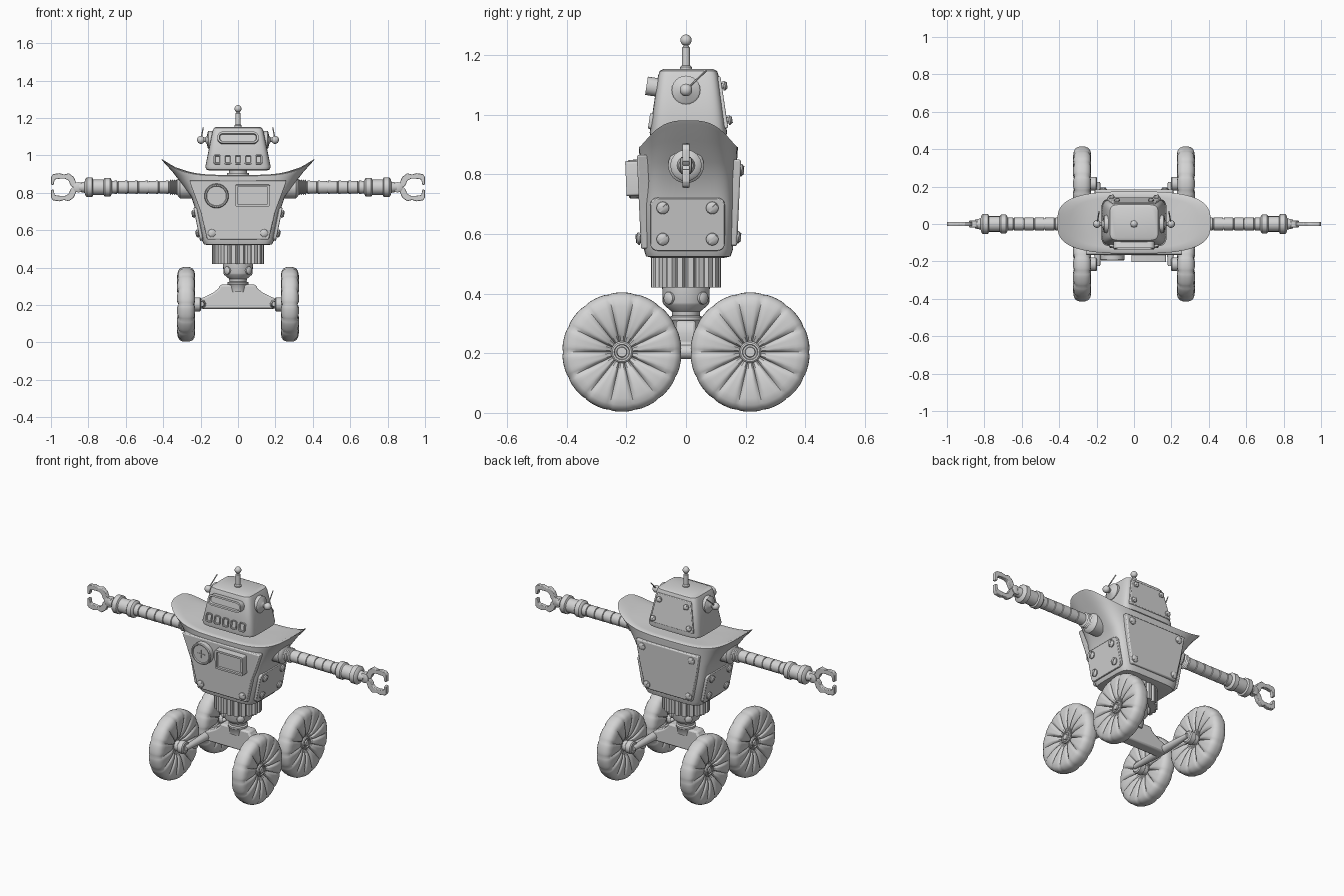
import bpy, bmesh, math
from mathutils import Vector, Matrix

if "Cube" in bpy.data.objects:
    bpy.data.objects.remove(bpy.data.objects["Cube"], do_unlink=True)

GREY = (0.65, 0.65, 0.65, 1)
metal = bpy.data.materials.new("plain_grey")
metal.use_nodes = True
metal.diffuse_color = GREY
metal.node_tree.nodes["Principled BSDF"].inputs["Base Color"].default_value = GREY


def finish(name, bm, matrix=None, bevel=0):
    bmesh.ops.recalc_face_normals(bm, faces=bm.faces)
    if matrix:
        bm.transform(matrix)
    mesh = bpy.data.meshes.new(name)
    bm.to_mesh(mesh)
    bm.free()
    mesh.materials.append(metal)
    for p in mesh.polygons:
        p.use_smooth = True
    mesh.set_sharp_from_angle(angle=math.radians(35))
    ob = bpy.data.objects.new(name, mesh)
    bpy.context.scene.collection.objects.link(ob)
    if bevel:
        mod = ob.modifiers.new("bevel", "BEVEL")
        mod.width, mod.segments = bevel, 2
    return ob


def frame(loc, n):
    """Local z along n, local y as close to world up as possible."""
    n = Vector(n).normalized()
    up = Vector((0, 1, 0)) if abs(n.z) > 0.99 else Vector((0, 0, 1))
    up = (up - n * up.dot(n)).normalized()
    m = Matrix((up.cross(n), up, n)).transposed().to_4x4()
    return Matrix.Translation(loc) @ m


def loft(name, rings, matrix=None):
    bm = bmesh.new()
    vs = [[bm.verts.new(p) for p in ring] for ring in rings]
    n = len(vs[0])
    for a, b in zip(vs, vs[1:]):
        for i in range(n):
            j = (i + 1) % n
            bm.faces.new((a[i], a[j], b[j], b[i]))
    bm.faces.new(vs[0])
    bm.faces.new(vs[-1])
    return finish(name, bm, matrix)


def lathe(name, profile, matrix, n=24):
    """Profile is a list of (height, radius) along local z."""
    turn = [math.tau * i / n for i in range(n)]
    return loft(name, [[(r * math.cos(t), r * math.sin(t), h) for t in turn]
                       for h, r in profile], matrix)


def ball(name, loc, r):
    bm = bmesh.new()
    bmesh.ops.create_uvsphere(bm, u_segments=20, v_segments=12, radius=r)
    return finish(name, bm, Matrix.Translation(loc))


def plate(name, pts, depth, matrix, base=-0.01, rim=0, recess=0, bevel=0):
    bm = bmesh.new()
    low = [bm.verts.new((x, y, base)) for x, y in pts]
    top = [bm.verts.new((x, y, depth)) for x, y in pts]
    bm.faces.new(low)
    cap = bm.faces.new(top)
    for i in range(len(pts)):
        j = (i + 1) % len(pts)
        bm.faces.new((low[i], low[j], top[j], top[i]))
    bmesh.ops.recalc_face_normals(bm, faces=bm.faces)
    if rim:
        bmesh.ops.inset_region(bm, faces=[cap], thickness=rim)
        bmesh.ops.inset_region(bm, faces=[cap], thickness=0.003, depth=-recess)
    return finish(name, bm, matrix, bevel)


def rounded(w, h, r, steps=5):
    pts = []
    for k, (sx, sy) in enumerate(((1, 1), (-1, 1), (-1, -1), (1, -1))):
        for i in range(steps + 1):
            t = (k + i / steps) * math.pi / 2
            pts.append((sx * (w / 2 - r) + r * math.cos(t), sy * (h / 2 - r) + r * math.sin(t)))
    return pts


def section(a, b, z, p, lift=0, cy=0.008, n=96):
    """Superellipse ring whose ends curl upwards by lift."""
    ring = []
    for i in range(n):
        t = math.tau * (i + 0.5) / n
        c, s = math.cos(t), math.sin(t)
        x = math.copysign(abs(c) ** (2 / p), c)
        y = math.copysign(abs(s) ** (2 / p), s)
        ring.append((a * x, cy + b * y, z + lift * x ** 4))
    return ring


# Sloping body faces: a point on the face and its outward direction
FACES = {"chest": ((0, -0.143, 0.55), (0, -1, -0.045)),
         "back": ((0, 0.159, 0.55), (0, 1, -0.045)),
         "left": ((0.196, 0.005, 0.55), (1, 0, -0.2)),
         "right": ((-0.196, 0.005, 0.55), (-1, 0, -0.2)),
         "face": ((0, -0.121, 0.945), (0, -1, 0.15)),
         "head_back": ((0, 0.137, 0.945), (0, 1, 0.15))}


def on(face, u=0, z=None):
    p, n = FACES[face]
    m = frame(p, n)
    dz = 0 if z is None else z - p[2]
    return m @ Matrix.Translation((u, dz / m[2][1], 0))


def bolt(face, u, z, r=0.021):
    m = on(face, u, z)
    lathe(face + "_bolt", [(-0.01, r * .6), (0.01, r * .6), (0.01, r), (0.016, r),
                           (0.021, r * .7), (0.023, r * .2)], m, 16)
    plate(face + "_bolt_slot", rounded(r * 1.8, r * .3, r * .1, 1), 0.024,
          m @ Matrix.Rotation(math.pi / 4, 4, "Z"))


# Torso with the curled shoulder wings
loft("torso", [section(*s) for s in (
    (.16, .12, .52, 6), (.182, .142, .525, 6), (.195, .15, .55, 6), (.225, .157, .70, 6),
    (.25, .16, .78, 5), (.295, .163, .84, 4), (.35, .165, .872, 3.4, .04),
    (.40, .166, .885, 3, .082), (.41, .166, .891, 3, .09), (.40, .158, .896, 3, .08),
    (.34, .135, .896, 3, .043), (.25, .10, .895, 3, .013), (.12, .06, .893, 3))])
plate("chest_panel", [(-.165, 0), (.165, 0), (.2, .15), (.26, .315), (-.26, .315), (-.2, .15)],
      .008, on("chest"), base=-.03, bevel=.006)
plate("back_panel", [(-.155, .01), (.155, .01), (.185, .15), (.21, .30), (-.21, .30), (-.185, .15)],
      .012, on("back"), base=-.03, bevel=.006)
for s in (-1, 1):
    bolt("chest", s * .14, .585)
    bolt("back", s * .14, .59)
    bolt("back", s * .165, .815)
for side in ("left", "right"):
    plate(side + "_panel", rounded(.25, .18, .025), .008, on(side, 0, .633), bevel=.003)
    for u in (-.083, .083):
        for z in (.585, .69):
            bolt(side, u, z)

# Chest gauge and screen
gauge = on("chest", -.115, .785)
lathe("gauge", [(-.01, .065), (.035, .065), (.04, .061), (.04, .055), (.034, .052)], gauge, 32)
for turn in (0, math.pi / 2):
    plate("gauge_hand", rounded(.05, .004, .001, 1), .037, gauge @ Matrix.Rotation(turn, 4, "Z"))
plate("screen", rounded(.185, .115, .008), .048, on("chest", .078, .787), rim=.012, recess=.012)

# Ribbed waist, hip and neck
ribs = 20
waist = []
for z in (.42, .53):
    ring = []
    for i in range(ribs):
        for f, k in ((0, .9), (.2, 1), (.7, 1), (.9, .9)):
            t = math.tau * (i + f) / ribs
            ring.append((.138 * k * math.cos(t), .118 * k * math.sin(t), z))
    waist.append(ring)
loft("waist", waist)
up = Matrix.Identity(4)
lathe("hip", [(.27, .045), (.305, .05), (.312, .056), (.322, .056), (.326, .046), (.34, .048),
              (.362, .074), (.37, .078), (.425, .08)], up, 32)
for i in range(4):
    t = math.pi * (i + .5) / 2
    d = Vector((math.cos(t), math.sin(t), 0))
    lathe("hip_bolt", [(0, .021), (.012, .021), (.018, .012)], frame(d * .073 + Vector((0, 0, .385)), d), 16)
lathe("neck", [(.88, .06), (.905, .06), (.905, .048), (.93, .048)], up)

# Head with visor, mouth grille and antennae
loft("head", [section(*s) for s in (
    (.155, .112, .92, 7), (.17, .126, .925, 7), (.175, .13, .94, 7),
    (.136, .102, 1.13, 7), (.129, .096, 1.147, 7), (.115, .084, 1.153, 7))])
plate("visor", rounded(.22, .062, .028), .034, on("face", 0, 1.092), rim=.01, recess=.014)
for i in range(-2, 3):
    plate("mouth_slot", rounded(.04, .052, .01, 3), .008, on("face", i * .055, .978), rim=.006, recess=.007)
plate("head_back_panel", [(-.145, .01), (.145, .01), (.112, .185), (-.112, .185)],
      .006, on("head_back"), bevel=.004)
for s in (-1, 1):
    bolt("head_back", s * .12, .98, .016)
    bolt("head_back", s * .09, 1.095, .016)
    lathe("ear", [(.125, .048), (.158, .048), (.163, .042), (.166, .022), (.175, .012), (.195, .011)],
          frame((0, 0, 1.083), (s, 0, 0)))
    ball("ear_ball", (s * .198, 0, 1.083), .021)
    lathe("ear_antenna", [(0, .004), (.096, .003)], frame((s * .198, 0, 1.083), (-s * .12, .7, .67)), 8)
lathe("antenna", [(1.14, .02), (1.16, .02), (1.165, .014), (1.225, .013), (1.23, .009), (1.25, .009)], up, 16)
ball("antenna_ball", (0, 0, 1.25), .019)

# Arms: socket, bellows, segmented tube, cuff, wrist and claw
upper_finger = [(.855, 0), (.865, .025), (.878, .055), (.905, .075), (.93, .068), (.955, .075),
                (.99, .07), (1, .055), (1, .014), (.986, .012), (.98, .042), (.95, .046),
                (.925, .046), (.905, .035), (.898, .015), (.885, 0)]
for s in (-1, 1):
    arm = frame((0, 0, .83), (s, 0, 0))
    lathe("arm_socket", [(.22, .06), (.31, .06), (.318, .052), (.325, .04)], arm)
    lathe("arm_bellows", [(.315 + .005 * i, .042 if i % 2 else .034) for i in range(11)], arm)
    tube = [(.33, .034)]
    for i in range(6):
        x = .365 + .055 * i
        tube += [(x, .034), (x + .002, .03), (x + .005, .03), (x + .007, .035)]
    lathe("arm_tube", tube + [(.70, .034)], arm)
    lathe("arm_cuff", [(.675, .036), (.68, .046), (.685, .05), (.712, .05), (.718, .042), (.775, .042),
                       (.78, .053), (.808, .053), (.815, .046), (.82, .03), (.85, .024)], arm, 16)
    lathe("wrist_joint", [(-.02, .022), (-.016, .028), (.016, .028), (.02, .022)],
          frame((s * .853, 0, .83), (0, -1, 0)), 16)
    for v in (-1, 1):
        plate("claw_finger", [(s * x, v * z) for x, z in upper_finger], .012,
              frame((0, 0, .83), (0, -1, 0)), base=-.012, bevel=.003)

# Chassis beam and side rods
half = [(.2, .18), (.2, .235), (.17, .247), (.13, .268), (.105, .288), (.095, .31)]
plate("chassis_beam", half + [(-x, z) for x, z in reversed(half)], .034,
      frame((0, 0, 0), (0, -1, 0)), base=-.034, bevel=.01)
for s in (-1, 1):
    lathe("side_rod", [(-.225, .014), (-.2, .016), (-.04, .024), (.04, .024), (.2, .016), (.225, .014)],
          frame((s * .195, 0, .205), (0, 1, 0)), 16)

# Wheels: pleated tyres gathered into a hub
side = [(.02, .02), (.02, .034), (.03, .05), (.039, .07), (.045, .095), (.048, .125),
        (.048, .155), (.044, .178), (.034, .192), (.018, .199), (.006, .2)]
profile = side + [(-w, r) for w, r in reversed(side)]
pleats, steps = 14, 8
tyre = []
for w, r in profile:
    ring = []
    for i in range(pleats * steps):
        t = math.tau * i / (pleats * steps)
        crease = max(0, math.cos(pleats * t)) ** 4
        fade = max(0, 1 - r / .2)
        rr = r * (1 - .012 * crease * (r > .15))
        ring.append((rr * math.cos(t), rr * math.sin(t), w * (1 - crease * (.05 + .45 * fade))))
    tyre.append(ring)
for s in (-1, 1):
    for y in (-.215, .215):
        wheel = frame((s * .277, y, .204), (s, 0, 0))
        loft("tyre", tyre, wheel)
        lathe("wheel_hub", [(-.08, .03), (-.075, .037), (-.045, .037), (-.04, .03), (.02, .03), (.022, .037),
                            (.03, .037), (.034, .032), (.034, .026), (.028, .024), (.028, .018),
                            (.036, .016)], wheel)
